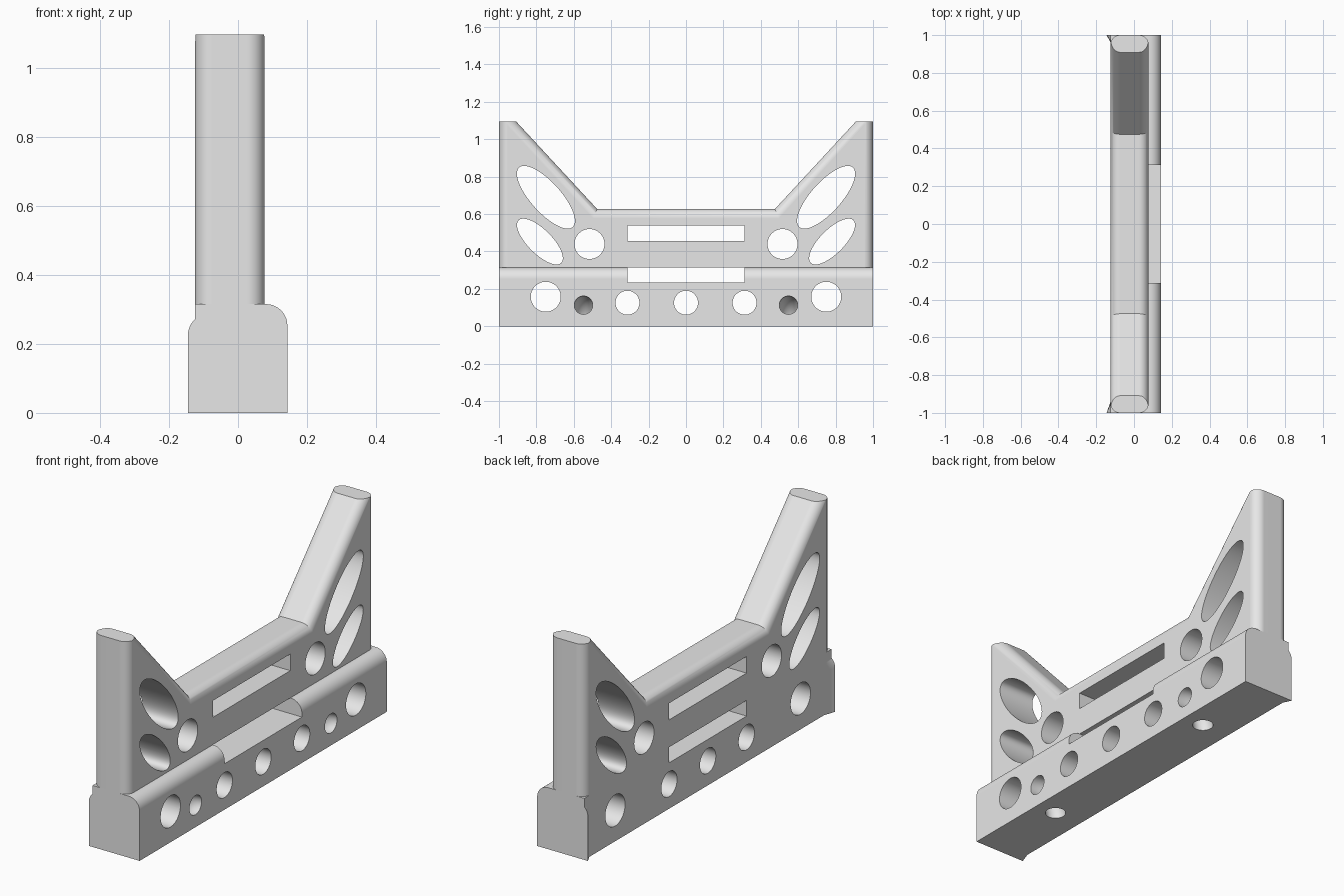
import bpy, bmesh
from math import sin, cos, pi, radians

cube = bpy.data.objects.get("Cube")
if cube:
    bpy.data.objects.remove(cube, do_unlink=True)

# Main dimensions
BACK, FACE, LEDGE, FLARE = -0.124, 0.077, 0.143, -0.145
BASE_TOP, SADDLE, TOP = 0.315, 0.627, 1.096

grey = bpy.data.materials.new("light grey")
grey.diffuse_color = (0.8, 0.8, 0.8, 1)
grey.use_nodes = True
grey.node_tree.nodes["Principled BSDF"].inputs["Base Color"].default_value = (0.8, 0.8, 0.8, 1)


def loft(bm, sections):
    """Closed solid through sections that share one point count."""
    rings = [[bm.verts.new(p) for p in s] for s in sections]
    n = len(rings[0])
    faces = [bm.faces.new(rings[0]), bm.faces.new(rings[-1])]
    for a, b in zip(rings, rings[1:]):
        for i in range(n):
            j = (i + 1) % n
            faces.append(bm.faces.new((a[i], a[j], b[j], b[i])))
    bmesh.ops.recalc_face_normals(bm, faces=faces)


def across(bm, outline, lo, hi):
    """Extrude a y-z outline along x."""
    loft(bm, [[(x, y, z) for y, z in outline] for x in (lo, hi)])


def ellipse(y, z, a, b, tilt=0, n=64):
    pts = []
    for i in range(n):
        u, v = a * cos(2 * pi * i / n), b * sin(2 * pi * i / n)
        pts.append((y + u * cos(tilt) - v * sin(tilt), z + u * sin(tilt) + v * cos(tilt)))
    return pts


def rect(y, lo, hi):
    return [(-y, lo), (y, lo), (y, hi), (-y, hi)]


def arc(cx, cy, r, start, end, n=10):
    return [(cx + r * cos(radians(start + (end - start) * i / n)),
             cy + r * sin(radians(start + (end - start) * i / n))) for i in range(n + 1)]


def make(name, bm):
    mesh = bpy.data.meshes.new(name)
    bm.to_mesh(mesh)
    bm.free()
    obj = bpy.data.objects.new(name, mesh)
    bpy.context.collection.objects.link(obj)
    return obj


def activate(obj):
    bpy.ops.object.select_all(action='DESELECT')
    obj.select_set(True)
    bpy.context.view_layer.objects.active = obj


def boolean(obj, tool, operation):
    mod = obj.modifiers.new(operation.title(), 'BOOLEAN')
    mod.operation, mod.object, mod.solver = operation, tool, 'EXACT'
    activate(obj)
    bpy.ops.object.modifier_apply(modifier=mod.name)
    bpy.data.objects.remove(tool, do_unlink=True)


def finish(obj):
    obj.data.materials.clear()
    obj.data.materials.append(grey)
    activate(obj)
    bpy.ops.object.shade_smooth_by_angle(angle=radians(30))
    mod = obj.modifiers.new("Flat sides", 'WEIGHTED_NORMAL')
    mod.keep_sharp = True


# Upright frame: saddle outline with rounded upper edges
bm = bmesh.new()
reach, foot = 1.1, 0.475
peak = SADDLE + (reach - foot) * (TOP - SADDLE) / (0.909 - foot)
across(bm, [(-reach, BASE_TOP), (reach, BASE_TOP), (reach, peak),
            (foot, SADDLE), (-foot, SADDLE), (-reach, peak)], BACK, FACE)
rims = [e for e in bm.edges
        if abs(e.verts[0].co.x - e.verts[1].co.x) < 1e-5
        and min(v.co.z for v in e.verts) > 0.5]
bmesh.ops.bevel(bm, geom=rims, offset=0.05, offset_type='OFFSET', segments=10,
                profile=0.5, affect='EDGES', clamp_overlap=False)
bmesh.ops.recalc_face_normals(bm, faces=bm.faces[:])
frame = make("upright_frame", bm)

# Trim to a column with rounded vertical corners
bm = bmesh.new()
r, slack = 0.05, 0.0003
lo, hi = BACK - slack + r, FACE + slack - r
plan = (arc(hi, 1 - r, r, 0, 90) + arc(lo, 1 - r, r, 90, 180)
        + arc(lo, r - 1, r, 180, 270) + arc(hi, r - 1, r, 270, 360))
loft(bm, [[(x, y, z) for x, y in plan] for z in (0.2, TOP)])
boolean(frame, make("trim", bm), 'INTERSECT')

# Openings in the frame
bm = bmesh.new()
across(bm, rect(0.313, 0.455, 0.54), -0.3, 0.3)
for s in (-1, 1):
    across(bm, ellipse(s * 0.516, 0.44, 0.08, 0.08), -0.3, 0.3)
    across(bm, ellipse(s * 0.749, 0.69, 0.214, 0.08, s * radians(48)), -0.3, 0.3)
    across(bm, ellipse(s * 0.781, 0.453, 0.161, 0.064, s * radians(45)), -0.3, 0.3)
boolean(frame, make("frame_openings", bm), 'DIFFERENCE')
finish(frame)

# Base rail: rounded ledge on one side, flared ends on the other
r = 0.062
section = ([(LEDGE, 0)] + arc(LEDGE - r, BASE_TOP - r, r, 0, 90)
           + [(BACK, BASE_TOP)] + arc(FLARE + r, 0.225, r, 131.4, 180, 6) + [(FLARE, 0)])
bm = bmesh.new()
loft(bm, [[(max(x, limit), y, z) for x, z in section]
          for y, limit in ((-1, FLARE), (-0.94, BACK), (0.96, BACK), (1, FLARE))])
base = make("base_rail", bm)

# Openings in the base, with curved channels from the ledge side to the underside
bm = bmesh.new()
across(bm, rect(0.313, 0.235, 0.4), -0.3, 0.3)
across(bm, ellipse(0, 0.126, 0.064, 0.064), -0.3, 0.3)
bend, bore = 0.113, 0.049
for s in (-1, 1):
    across(bm, ellipse(s * 0.313, 0.126, 0.064, 0.064), -0.3, 0.3)
    across(bm, ellipse(s * 0.75, 0.158, 0.08, 0.08), -0.3, 0.3)
    stops = [(0, 0.06, 0)] + [(pi / 2 * i / 16, 0, 0) for i in range(17)] + [(pi / 2, 0, -0.06)]
    loft(bm, [[(LEDGE + dx - d * sin(t), y, dz + d * cos(t))
               for y, d in ellipse(s * 0.548, bend, bore, bore, n=40)]
              for t, dx, dz in stops])
boolean(base, make("base_openings", bm), 'DIFFERENCE')
finish(base)
